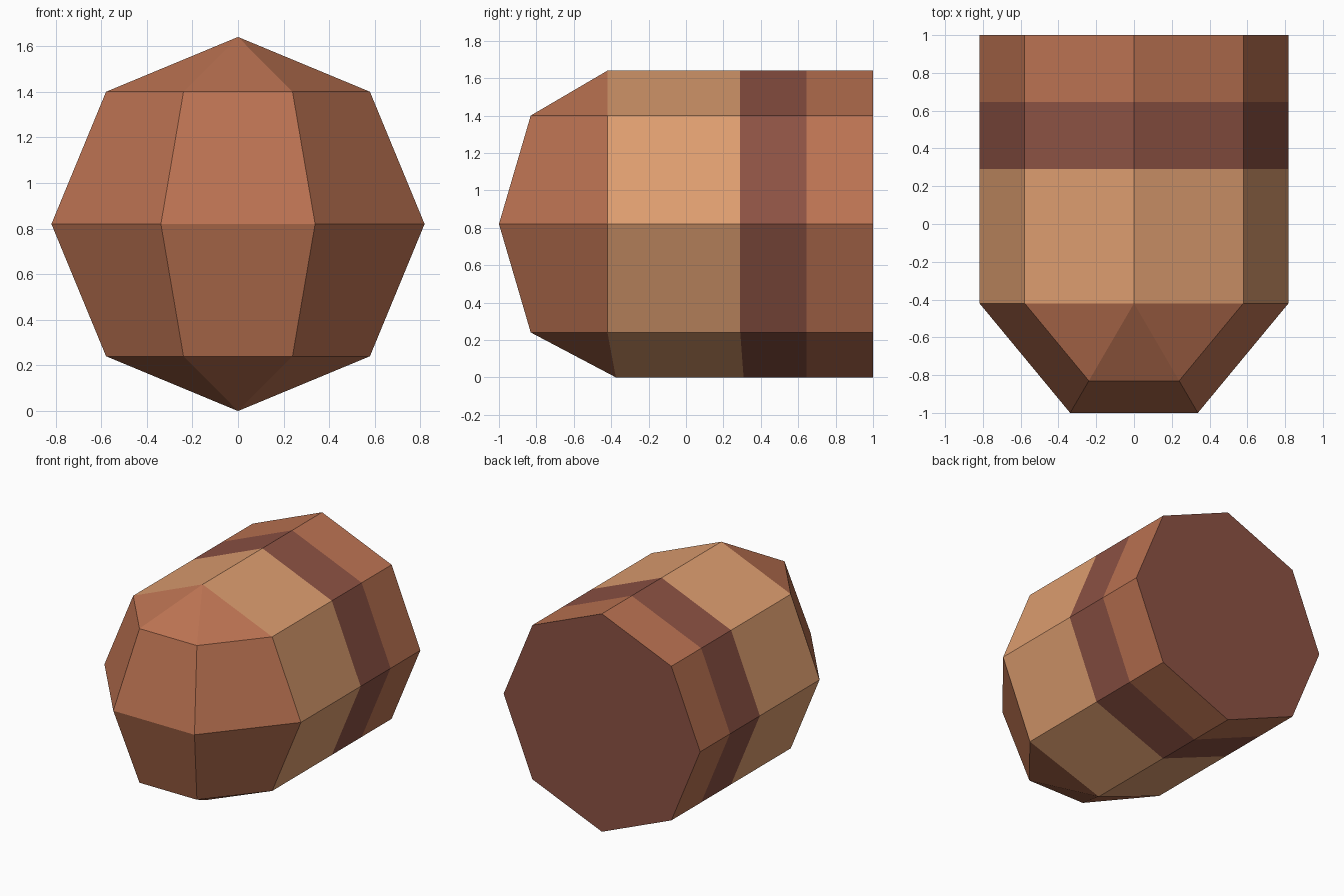
import bpy, bmesh, math

if "Cube" in bpy.data.objects:
    bpy.data.objects.remove(bpy.data.objects["Cube"])

R, CZ, NOSE_Y = 0.818, 0.82, -0.42


def material(name, rgb):
    m = bpy.data.materials.new(name)
    m.diffuse_color = (*rgb, 1)
    m.use_nodes = True
    m.node_tree.nodes["Principled BSDF"].inputs["Base Color"].default_value = m.diffuse_color
    return m


russet = material("russet", (0.50, 0.17, 0.084))
tan = material("tan", (0.73, 0.34, 0.162))
dark = material("dark brown red", (0.265, 0.084, 0.057))


def finish(name, bm, mats):
    bmesh.ops.remove_doubles(bm, verts=bm.verts, dist=0.001)
    bmesh.ops.recalc_face_normals(bm, faces=bm.faces)
    me = bpy.data.meshes.new(name)
    bm.to_mesh(me)
    bm.free()
    for m in mats:
        me.materials.append(m)
    bpy.context.collection.objects.link(bpy.data.objects.new(name, me))


def pole_shift(z):
    # the lowest edge starts slightly further back at the front
    return 0.045 if z < 0.01 else 0


# Barrel: octagonal tube lofted through four stations, closed at the back
bm = bmesh.new()
rings = []
for i, y in enumerate((NOSE_Y, 0.29, 0.645, 1.0)):
    ring = []
    for k in range(8):
        a = k * math.pi / 4
        z = CZ + CZ * math.sin(a)
        shift = pole_shift(z) * (1, 0.4, 0, 0)[i]
        ring.append(bm.verts.new((R * math.cos(a), y + shift, z)))
    rings.append(ring)
for band in range(3):
    a, b = rings[band], rings[band + 1]
    for k in range(8):
        j = (k + 1) % 8
        f = bm.faces.new((a[k], a[j], b[j], b[k]))
        f.material_index = band
cap = bm.faces.new(rings[-1])
cap.material_index = 1
# close the front too, so normals resolve outward, then open it again
front = bm.faces.new(rings[0])
bmesh.ops.recalc_face_normals(bm, faces=bm.faces)
bmesh.ops.delete(bm, geom=[front], context='FACES_ONLY')
finish("barrel", bm, (tan, dark, russet))

# Nose: faceted half dome, a plan outline shrinking towards both poles
bm = bmesh.new()
plan = ((-R, 0), (-0.338, -0.58), (0.338, -0.58), (R, 0))
rows = []
for k in range(-2, 3):
    a = k * math.pi / 4
    s, z = math.cos(a), CZ + CZ * math.sin(a)
    if abs(k) == 2:
        v = bm.verts.new((0, NOSE_Y + pole_shift(z), z))
        rows.append([v] * 4)
    else:
        rows.append([bm.verts.new((x * s, NOSE_Y + y * s, z)) for x, y in plan])
for lo, hi in zip(rows, rows[1:]):
    for c in range(3):
        quad = (lo[c], lo[c + 1], hi[c + 1], hi[c])
        bm.faces.new(list(dict.fromkeys(quad)))
bm.normal_update()
finish("nose", bm, (russet,))
